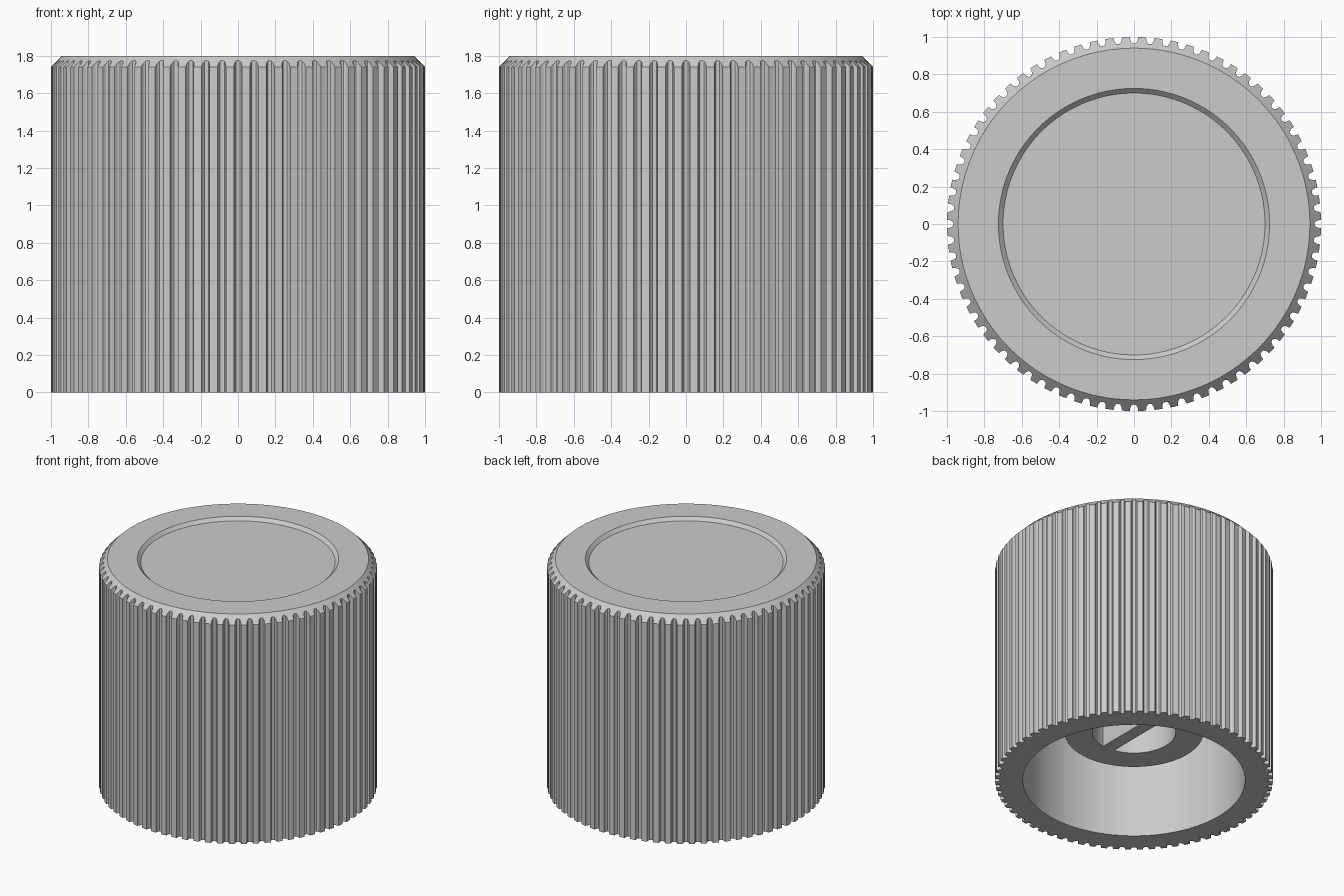
import bpy
import bmesh
from math import sin, cos, pi, radians

cube = bpy.data.objects.get("Cube")
if cube:
    bpy.data.objects.remove(cube)

TEETH = 72
HEIGHT = 1.8
RIM = 0.94          # radius of the flat top
CEILING = 1.6       # roof of the hollow underside
BOSS_Z = 0.4        # lower end of the central boss

grey = bpy.data.materials.new("plain grey")
grey.use_nodes = True
colour = (0.6, 0.6, 0.6, 1)
grey.diffuse_color = colour
grey.node_tree.nodes["Principled BSDF"].inputs["Base Color"].default_value = colour


def finish(bm, name):
    bmesh.ops.recalc_face_normals(bm, faces=bm.faces)
    mesh = bpy.data.meshes.new(name)
    bm.to_mesh(mesh)
    bm.free()
    mesh.materials.append(grey)
    obj = bpy.data.objects.new(name, mesh)
    bpy.context.collection.objects.link(obj)
    bpy.ops.object.select_all(action="DESELECT")
    obj.select_set(True)
    bpy.context.view_layer.objects.active = obj
    bpy.ops.object.shade_smooth_by_angle(angle=radians(20))
    return obj


def add_ring(bm, outline, z_at):
    """One loop of vertices from (angle, radius) pairs."""
    return [bm.verts.new((r * cos(a), r * sin(a), z_at(r))) for a, r in outline]


def bridge(bm, lower, upper):
    n = len(lower)
    for i in range(n):
        j = (i + 1) % n
        bm.faces.new((lower[i], lower[j], upper[j], upper[i]))


# Grip outline: rounded grooves between flat-tipped teeth
half_groove = [(0.13, 0.968), (0.22, 0.98), (0.26, 1.0)]
groove = [(-f, r) for f, r in reversed(half_groove)] + [(0, 0.965)] + half_groove + [(0.5, 1.0)]
grip = [((t + f) * 2 * pi / TEETH, r) for t in range(TEETH) for f, r in groove]


def circle(radius):
    return [(a, radius) for a, _ in grip]


# Knob body: cavity, bottom rim, grooved side, chamfer and dished top
bm = bmesh.new()
rings = [
    add_ring(bm, circle(0.8), lambda r: CEILING),
    add_ring(bm, circle(0.8), lambda r: 0),
    add_ring(bm, grip, lambda r: 0),
    add_ring(bm, grip, lambda r: HEIGHT - (r - RIM)),
    add_ring(bm, circle(RIM), lambda r: HEIGHT),
    add_ring(bm, circle(0.725), lambda r: HEIGHT),
    add_ring(bm, circle(0.7), lambda r: HEIGHT - 0.025),
]
for lower, upper in zip(rings, rings[1:]):
    bridge(bm, lower, upper)
bm.faces.new(rings[0])
bm.faces.new(rings[-1])
finish(bm, "knob_body")

# Central boss: a thick tube hanging from the cavity roof
bm = bmesh.new()
steps = [(0.5, CEILING), (0.5, BOSS_Z), (0.3, BOSS_Z), (0.3, CEILING)]
rings = [add_ring(bm, [(i * 2 * pi / 96, r) for i in range(96)], lambda _, z=z: z)
         for r, z in steps]
for lower, upper in zip(rings, rings[1:]):
    bridge(bm, lower, upper)
finish(bm, "shaft_boss")

# Key rib across the shaft hole
bm = bmesh.new()
bmesh.ops.create_cube(bm, size=1)
bmesh.ops.scale(bm, vec=(0.1, 0.6, CEILING - BOSS_Z), verts=bm.verts)
bmesh.ops.translate(bm, vec=(-0.01, 0, (CEILING + BOSS_Z) / 2), verts=bm.verts)
finish(bm, "key_rib")
